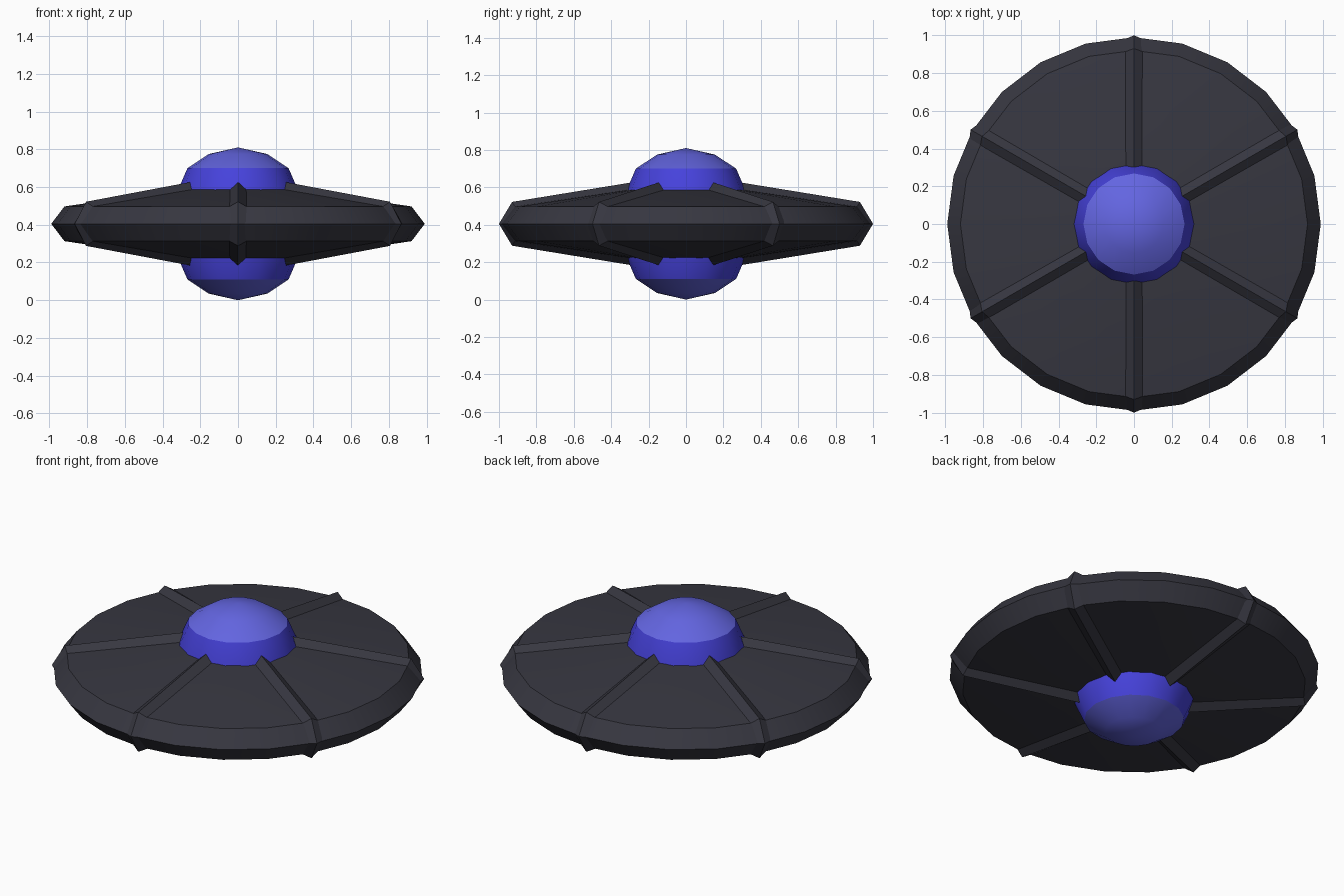
import bpy, bmesh, math

if "Cube" in bpy.data.objects:
    bpy.data.objects.remove(bpy.data.objects["Cube"])

MID = 0.405  # height of the mirror plane


def material(name, rgb):
    m = bpy.data.materials.new(name)
    m.diffuse_color = (*rgb, 1)
    m.use_nodes = True
    m.node_tree.nodes["Principled BSDF"].inputs["Base Color"].default_value = m.diffuse_color
    return m


charcoal = material("charcoal", (0.038, 0.038, 0.052))
cap_blue = material("soft blue", (0.125, 0.13, 0.75))
band_blue = material("deep blue", (0.062, 0.055, 0.72))


def finish(name, bm, mats):
    bmesh.ops.remove_doubles(bm, verts=bm.verts, dist=1e-5)
    bmesh.ops.recalc_face_normals(bm, faces=bm.faces)
    me = bpy.data.meshes.new(name)
    bm.to_mesh(me)
    bm.free()
    ob = bpy.data.objects.new(name, me)
    bpy.context.collection.objects.link(ob)
    for m in mats:
        me.materials.append(m)
    bpy.ops.object.select_all(action='DESELECT')
    ob.select_set(True)
    bpy.context.view_layer.objects.active = ob
    bpy.ops.object.shade_smooth_by_angle(angle=math.radians(30))
    return ob


def mirrored(half):
    """Extend an upper (r, height above MID) profile to the lower side."""
    return half + [(r, -h) for r, h in reversed(half) if h > 0]


def lathe(profile, sides):
    bm = bmesh.new()
    verts = [bm.verts.new((r, 0, MID + h)) for r, h in profile]
    edges = [bm.edges.new(p) for p in zip(verts, verts[1:])]
    bmesh.ops.spin(bm, geom=verts + edges, cent=(0, 0, 0), axis=(0, 0, 1),
                   angle=math.tau, steps=sides, use_merge=True)
    return bm


# Saucer disc with bevelled rim
finish("disc", lathe(mirrored([(0, 0.185), (0.31, 0.182), (0.92, 0.092), (0.99, 0)]), 24),
       [charcoal])

# Central core: lighter caps, deeper band
core = lathe(mirrored([(0, 0.405), (0.155, 0.37), (0.268, 0.295), (0.318, 0.18), (0.34, 0)]), 16)
for f in core.faces:
    f.material_index = 0 if abs(f.calc_center_median().z - MID) > 0.29 else 1
finish("core", core, [cap_blue, band_blue])

# Six ridged ribs wrapping over the rim
ridge = mirrored([(0.2, 0.236), (0.93, 0.117), (1.0, 0)])
base = mirrored([(0.2, 0.193), (0.913, 0.09), (0.98, 0)])
HALF_WIDTH = 0.048
for i in range(6):
    a = math.radians(30 + 60 * i)
    c, s = math.cos(a), math.sin(a)
    bm = bmesh.new()
    rings = []
    for (ro, ho), (rb, hb) in zip(ridge, base):
        pts = [(rb, -HALF_WIDTH, hb), (ro, 0, ho), (rb, HALF_WIDTH, hb)]
        rings.append([bm.verts.new((r * c - t * s, r * s + t * c, MID + h))
                      for r, t, h in pts])
    for p, q in zip(rings, rings[1:]):
        for k in range(3):
            n = (k + 1) % 3
            bm.faces.new((p[k], p[n], q[n], q[k]))
    bm.faces.new(rings[0])
    bm.faces.new(rings[-1])
    finish(f"rib_{i + 1}", bm, [charcoal])
